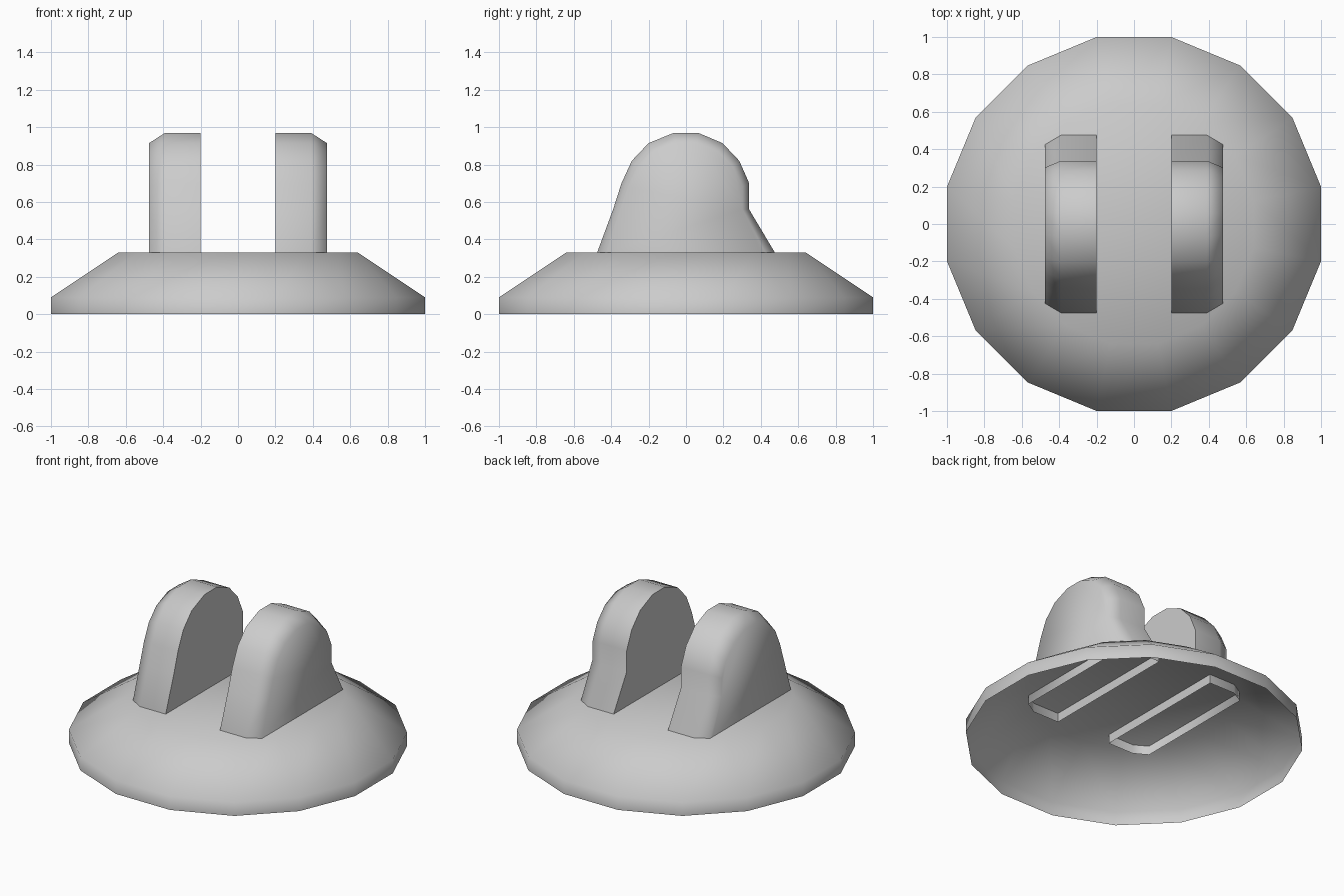
import bpy, bmesh, math

if "Cube" in bpy.data.objects:
    bpy.data.objects.remove(bpy.data.objects["Cube"])


def finish(name, bm, angle):
    bmesh.ops.recalc_face_normals(bm, faces=bm.faces)
    mesh = bpy.data.meshes.new(name)
    bm.to_mesh(mesh)
    bm.free()
    ob = bpy.data.objects.new(name, mesh)
    bpy.context.collection.objects.link(ob)
    bpy.ops.object.select_all(action='DESELECT')
    ob.select_set(True)
    bpy.context.view_layer.objects.active = ob
    bpy.ops.object.shade_smooth_by_angle(angle=math.radians(angle))
    return ob


def skin(bm, rings, closed):
    """Join successive vertex rings with quads."""
    for a, b in zip(rings, rings[1:]):
        n = len(a)
        for i in range(n if closed else n - 1):
            j = (i + 1) % n
            bm.faces.new((a[i], a[j], b[j], b[i]))


# Sixteen-sided bevelled base, open underneath
SIDES = 16
bm = bmesh.new()
rings = []
for apothem, z in ((1.0, 0.0), (1.0, 0.09), (0.64, 0.33)):
    r = apothem / math.cos(math.pi / SIDES)
    rings.append([bm.verts.new((r * math.cos(a), r * math.sin(a), z))
                  for a in ((i + 0.5) * math.tau / SIDES for i in range(SIDES))])
skin(bm, rings, True)
bm.faces.new(rings[-1])
finish("base", bm, 60)

# Upright fin: side profile (y, z), outer side inset to form a chamfer
profile = [(-0.475, 0.27), (-0.475, 0.33), (-0.39, 0.56), (-0.345, 0.70),
           (-0.29, 0.82), (-0.20, 0.915), (-0.065, 0.97), (0.065, 0.97),
           (0.195, 0.915), (0.285, 0.82), (0.338, 0.70), (0.338, 0.56),
           (0.475, 0.33), (0.475, 0.27)]
inset = [(y * 0.895, z if z < 0.56 else 0.56 + (z - 0.56) * 0.866)
         for y, z in profile]
bm = bmesh.new()
rings = [[bm.verts.new((x, y, z)) for y, z in pts]
         for x, pts in ((0.20, profile), (0.39, profile), (0.475, inset))]
skin(bm, rings, False)
bm.faces.new(rings[0])
bm.faces.new(rings[-1])
fin = finish("upright_fins", bm, 70)

# Matching fin on the other side
fin.modifiers.new("mirror", 'MIRROR').use_axis[0] = True
